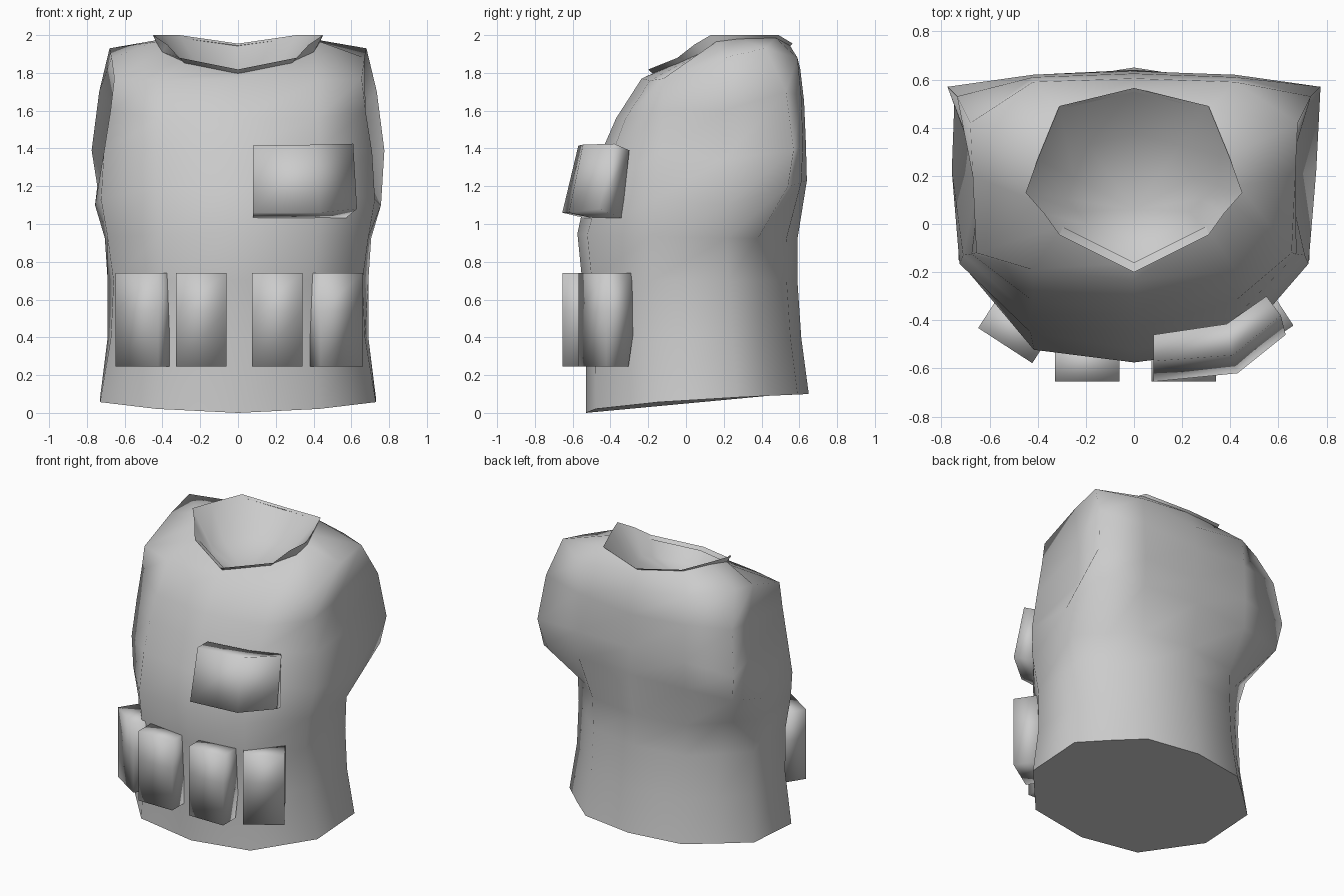
import bpy, bmesh, math

if "Cube" in bpy.data.objects:
    bpy.data.objects.remove(bpy.data.objects["Cube"])

grey = bpy.data.materials.new("plain grey")
grey.diffuse_color = (0.6, 0.6, 0.6, 1)
grey.use_nodes = True
grey.node_tree.nodes["Principled BSDF"].inputs["Base Color"].default_value = grey.diffuse_color


def finish(name, bm):
    bmesh.ops.recalc_face_normals(bm, faces=bm.faces[:])
    me = bpy.data.meshes.new(name)
    bm.to_mesh(me)
    bm.free()
    me.materials.append(grey)
    ob = bpy.data.objects.new(name, me)
    bpy.context.collection.objects.link(ob)
    return ob


# --- vest body: half rings from front centre to back centre, mirrored ---
section = [(0, 0), (.59, .045), (1, .325), (1, .68), (.76, .82), (.52, .95), (0, 1)]
waist = [  # half width, side front pinch, front y, back y, front z, back z
    (.73, 1, -.53, .65, 0, .10), (.69, .975, -.53, .61, .40, .40),
    (.69, .955, -.55, .59, .70, .70), (.705, .98, -.575, .59, .95, .92)]
rings = [[(w * x * (p if i == 2 else 1), f + (b - f) * t, zf + (zb - zf) * math.sqrt(t))
          for i, (x, t) in enumerate(section)]
         for w, p, f, b, zf, zb in waist]

# chest and shoulder rings, with the sides hollowed at the armholes
rings += [
    [(0, -.52, 1.2), (.43, -.45, 1.2), (.725, -.165, 1.13), (.757, .22, 1.10),
     (.745, .54, 1.20), (.42, .61, 1.22), (0, .64, 1.23)],
    [(0, -.44, 1.4), (.43, -.38, 1.4), (.71, -.13, 1.38), (.64, .2, 1.34),
     (.775, .57, 1.39), (.42, .62, 1.42), (0, .635, 1.42)],
    [(0, -.37, 1.56), (.42, -.32, 1.56), (.675, -.125, 1.6), (.635, .2, 1.6),
     (.735, .53, 1.70), (.42, .61, 1.68), (0, .625, 1.65)],
    [(0, -.235, 1.77), (.42, -.19, 1.76), (.655, -.12, 1.77), (.67, .2, 1.88),
     (.68, .42, 1.93), (.42, .59, 1.88), (0, .605, 1.82)],
]
# neck: undercut below the lip, the lip itself and the hollow inside it
neck = [(0, -.2, 1.818), (.31, -.045, 1.88), (.375, .045, 1.95), (.45, .13, 2),
        (.40, .27, 2), (.31, .49, 2), (0, .565, 1.955)]
rings.append([(0, -.16, 1.805), (.30, -.01, 1.865), (.40, .09, 1.91), (.435, .16, 1.965),
              (.39, .28, 1.98), (.31, .475, 1.985), (0, .55, 1.945)])
rings.append(neck)
rings.append([(x * .62, .06 + (y - .06) * .62, 1.72 + (z - 1.8) * .4) for x, y, z in neck])

bm = bmesh.new()
loops = []
for r in rings:
    full = r + [(-x, y, z) for x, y, z in r[-2:0:-1]]
    loops.append([bm.verts.new(p) for p in full])
n = len(loops[0])
for i in range(len(loops) - 1):
    a, b = loops[i], loops[i + 1]
    for j in range(n):
        k = (j + 1) % n
        bm.faces.new((a[j], a[k], b[k], b[j])).smooth = True
bottom = bm.faces.new(loops[0][::-1])
centre = bm.verts.new((0, .06, 1.69))
for j in range(n):
    bm.faces.new((loops[-1][j], loops[-1][(j + 1) % n], centre)).smooth = True
# crisp hem and neck lip
rims = [set(loops[-2]), set(loops[-3])]
for e in bm.edges:
    e.smooth = not (bottom in e.link_faces or any(set(e.verts) <= r for r in rims))
finish("vest_body", bm)


# --- pouches: soft-shaded panels made of an outer and an inner grid ---
def panel(name, outer, inner):
    bm = bmesh.new()
    o = [[bm.verts.new(p) for p in row] for row in outer]
    q = [[bm.verts.new(p) for p in row] for row in inner]
    R, C = len(o), len(o[0])
    for g in (o, q):
        for i in range(R - 1):
            for j in range(C - 1):
                bm.faces.new((g[i][j], g[i][j + 1], g[i + 1][j + 1], g[i + 1][j]))
    for i in range(R - 1):
        for j in (0, C - 1):
            bm.faces.new((o[i][j], o[i + 1][j], q[i + 1][j], q[i][j]))
    for j in range(C - 1):
        for i in (0, R - 1):
            bm.faces.new((o[i][j], o[i][j + 1], q[i][j + 1], q[i][j]))
    for f in bm.faces:
        f.smooth = True
    return finish(name, bm)


# four belt pouches: centre of the front face and turn about z
for name, x, y, turn in [("belt_pouch_inner_right", .207, -.655, 0),
                         ("belt_pouch_inner_left", -.195, -.655, 0),
                         ("belt_pouch_outer_right", .55, -.495, 33),
                         ("belt_pouch_outer_left", -.535, -.505, -33)]:
    levels = [(.245, .14), (.54, .19), (.74, .155)]
    ob = panel(name,
               [[(s, 0, z) for s in (-.134, .134)] for z, d in levels],
               [[(s, d, z) for s in (-.134, .134)] for z, d in levels])
    ob.location = (x, y, 0)
    ob.rotation_euler.z = math.radians(turn)

# chest pouch wrapping round the right of the chest
panel("chest_pouch",
      [[(.08, -.655, 1.06), (.43, -.62, 1.06), (.63, -.46, 1.08)],
       [(.08, -.57, 1.415), (.41, -.545, 1.42), (.61, -.38, 1.425)]],
      [[(.08, -.53, 1.03), (.40, -.49, 1.03), (.57, -.34, 1.03)],
       [(.08, -.46, 1.415), (.385, -.415, 1.415), (.55, -.30, 1.39)]])
